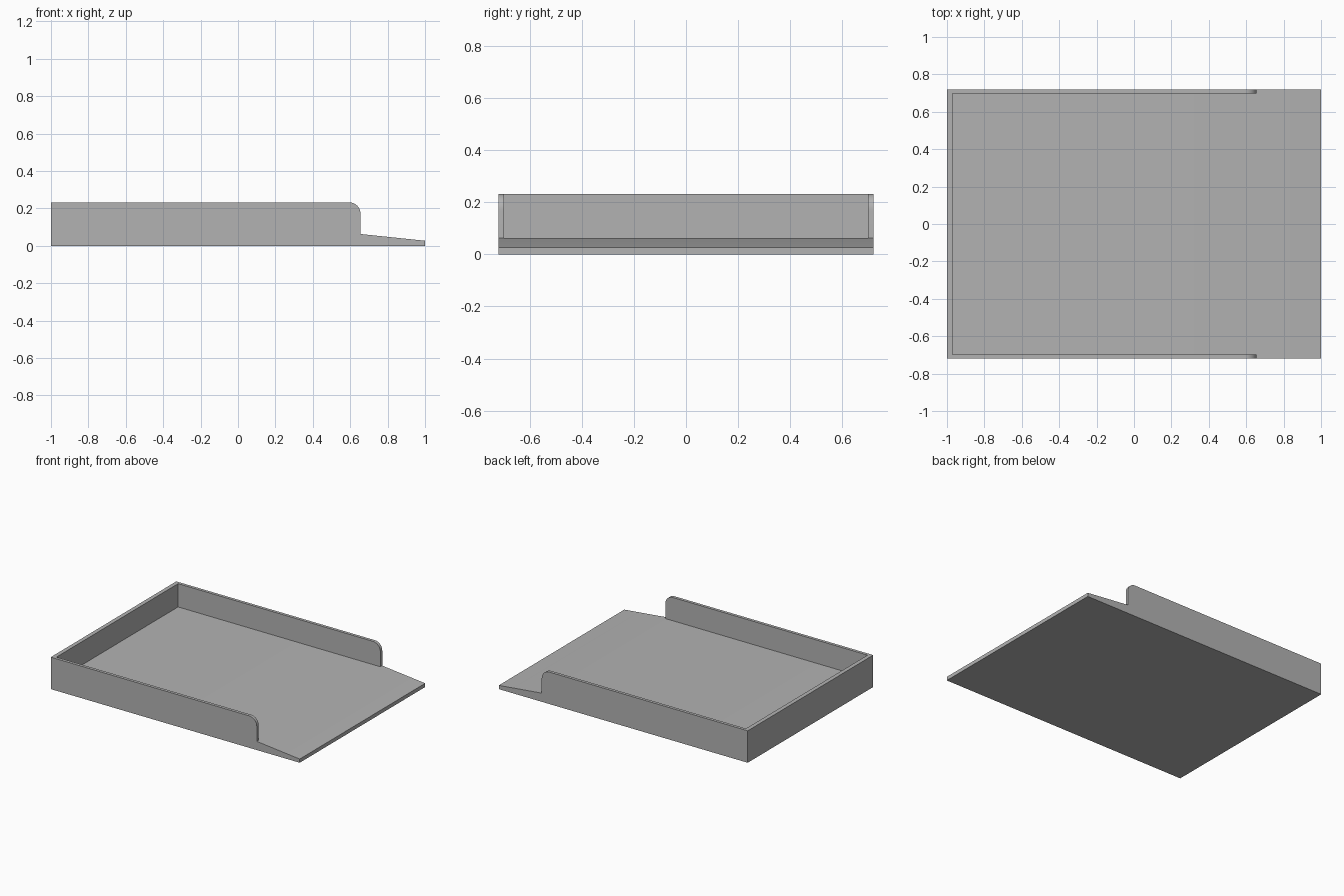
import bpy
import bmesh
from math import sin, cos, pi, radians

cube = bpy.data.objects.get("Cube")
if cube:
    bpy.data.objects.remove(cube, do_unlink=True)

GREY = (0.45, 0.45, 0.45, 1)
grey = bpy.data.materials.new("plain grey")
grey.use_nodes = True
grey.diffuse_color = GREY
grey.node_tree.nodes["Principled BSDF"].inputs["Base Color"].default_value = GREY

HALF_X, HALF_Y = 1.0, 0.72
FLOOR, TOP, LIP = 0.063, 0.232, 0.027
WALL_END, RADIUS = 0.655, 0.06
SIDE, BACK = 0.022, 0.03


def extrude_profile(name, profile, y0, y1):
    """Extrude an x-z outline from y0 to y1."""
    bm = bmesh.new()
    face = bm.faces.new([bm.verts.new((x, y0, z)) for x, z in profile])
    swept = bmesh.ops.extrude_face_region(bm, geom=[face])["geom"]
    moved = [v for v in swept if isinstance(v, bmesh.types.BMVert)]
    bmesh.ops.translate(bm, verts=moved, vec=(0, y1 - y0, 0))
    bmesh.ops.recalc_face_normals(bm, faces=bm.faces)
    mesh = bpy.data.meshes.new(name)
    bm.to_mesh(mesh)
    bm.free()
    mesh.materials.append(grey)
    obj = bpy.data.objects.new(name, mesh)
    bpy.context.collection.objects.link(obj)
    bpy.ops.object.select_all(action="DESELECT")
    obj.select_set(True)
    bpy.context.view_layer.objects.active = obj
    bpy.ops.object.shade_smooth_by_angle(angle=radians(30))
    return obj


# Floor with a ramp down to the open edge
extrude_profile("floor_and_ramp", [
    (-HALF_X, 0), (HALF_X, 0), (HALF_X, LIP),
    (WALL_END, FLOOR), (-HALF_X, FLOOR)], -HALF_Y, HALF_Y)

# Side walls with a rounded upper end
steps = 10
arc = [(WALL_END - RADIUS + RADIUS * cos(a), TOP - RADIUS + RADIUS * sin(a))
       for a in (pi / 2 * i / steps for i in range(steps + 1))]
side = [(-HALF_X, FLOOR), (WALL_END, FLOOR)] + arc + [(-HALF_X, TOP)]
for name, sign in (("right_wall", -1), ("left_wall", 1)):
    extrude_profile(name, side, sign * (HALF_Y - SIDE), sign * HALF_Y)

# End wall between the side walls
extrude_profile("end_wall", [
    (-HALF_X, FLOOR), (-HALF_X + BACK, FLOOR),
    (-HALF_X + BACK, TOP), (-HALF_X, TOP)], -HALF_Y + SIDE, HALF_Y - SIDE)
